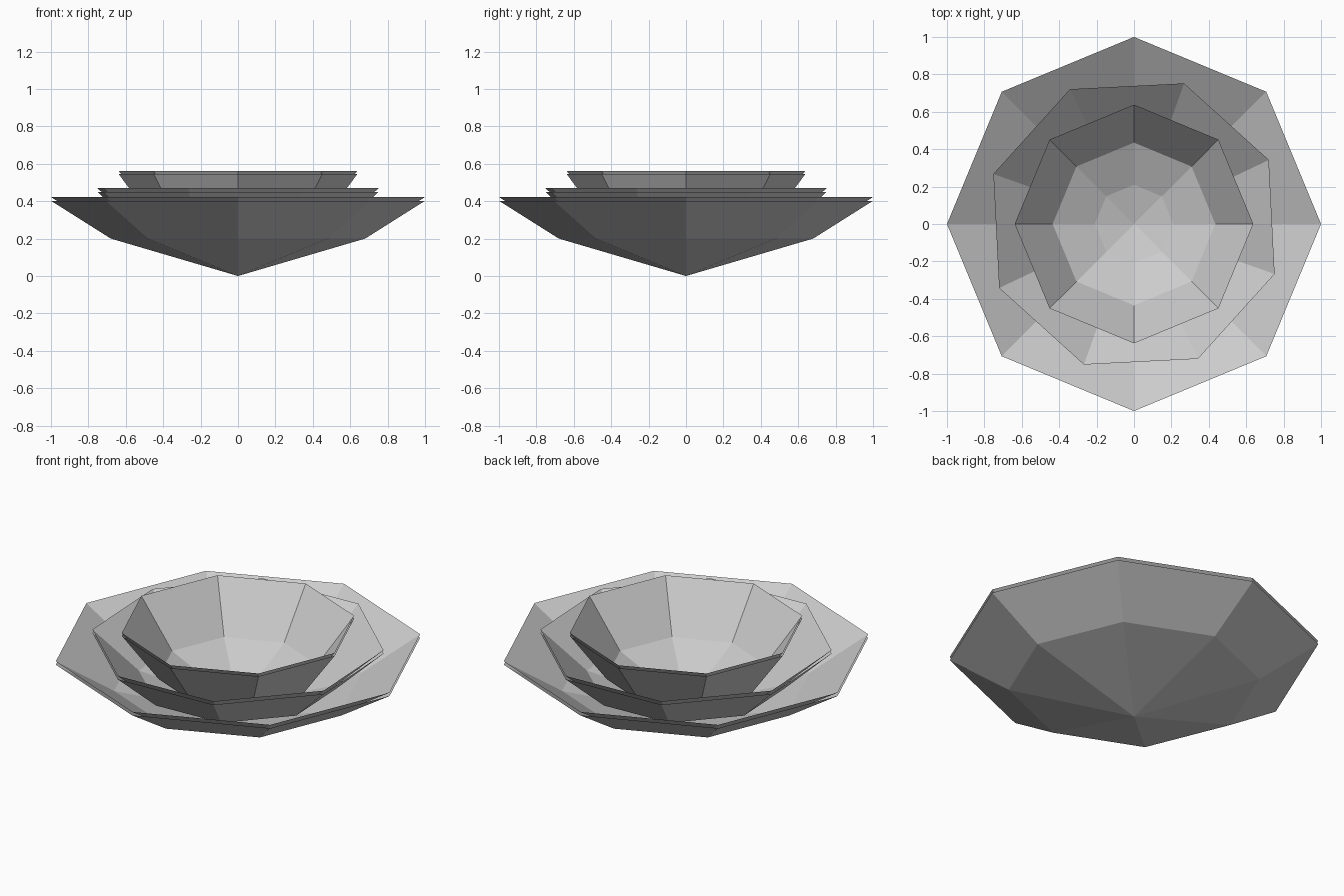
import bpy, bmesh
from math import sin, cos, radians

if "Cube" in bpy.data.objects:
    bpy.data.objects.remove(bpy.data.objects["Cube"])

SIDES = 8


def add_shell(bm, profile, turn, lift, face_up):
    """Faceted open cone through (radius, z) points, first point is the tip."""
    tip = bm.verts.new((0, 0, profile[0][1] + lift))
    prev = None
    for r, z in profile[1:]:
        ring = []
        for i in range(SIDES):
            a = radians(turn + i * 360 / SIDES)
            ring.append(bm.verts.new((r * cos(a), r * sin(a), z + lift)))
        for i in range(SIDES):
            j = (i + 1) % SIDES
            if prev:
                loop = [prev[i], ring[i], ring[j], prev[j]]
            else:
                loop = [tip, ring[i], ring[j]]
            bm.faces.new(loop if face_up else loop[::-1])
        prev = ring


def bowl(name, profile, turn=0, gap=0.02):
    # each bowl is an outer skin and an inner skin, open at the rim
    bm = bmesh.new()
    add_shell(bm, profile, turn, 0, False)
    add_shell(bm, profile, turn, gap, True)
    mesh = bpy.data.meshes.new(name)
    bm.to_mesh(mesh)
    bm.free()
    obj = bpy.data.objects.new(name, mesh)
    bpy.context.collection.objects.link(obj)
    return obj


# Wide outer bowl
bowl("outer_bowl", [(0, 0), (0.68, 0.20), (1.0, 0.402)])
# Middle bowl, turned against the others
bowl("middle_bowl", [(0, 0.06), (0.544, 0.225), (0.798, 0.45)], turn=25.4)
# Steep inner bowl with a shallower floor
bowl("inner_bowl", [(0, 0.11), (0.21, 0.165), (0.435, 0.27), (0.638, 0.545)], gap=0.017)
